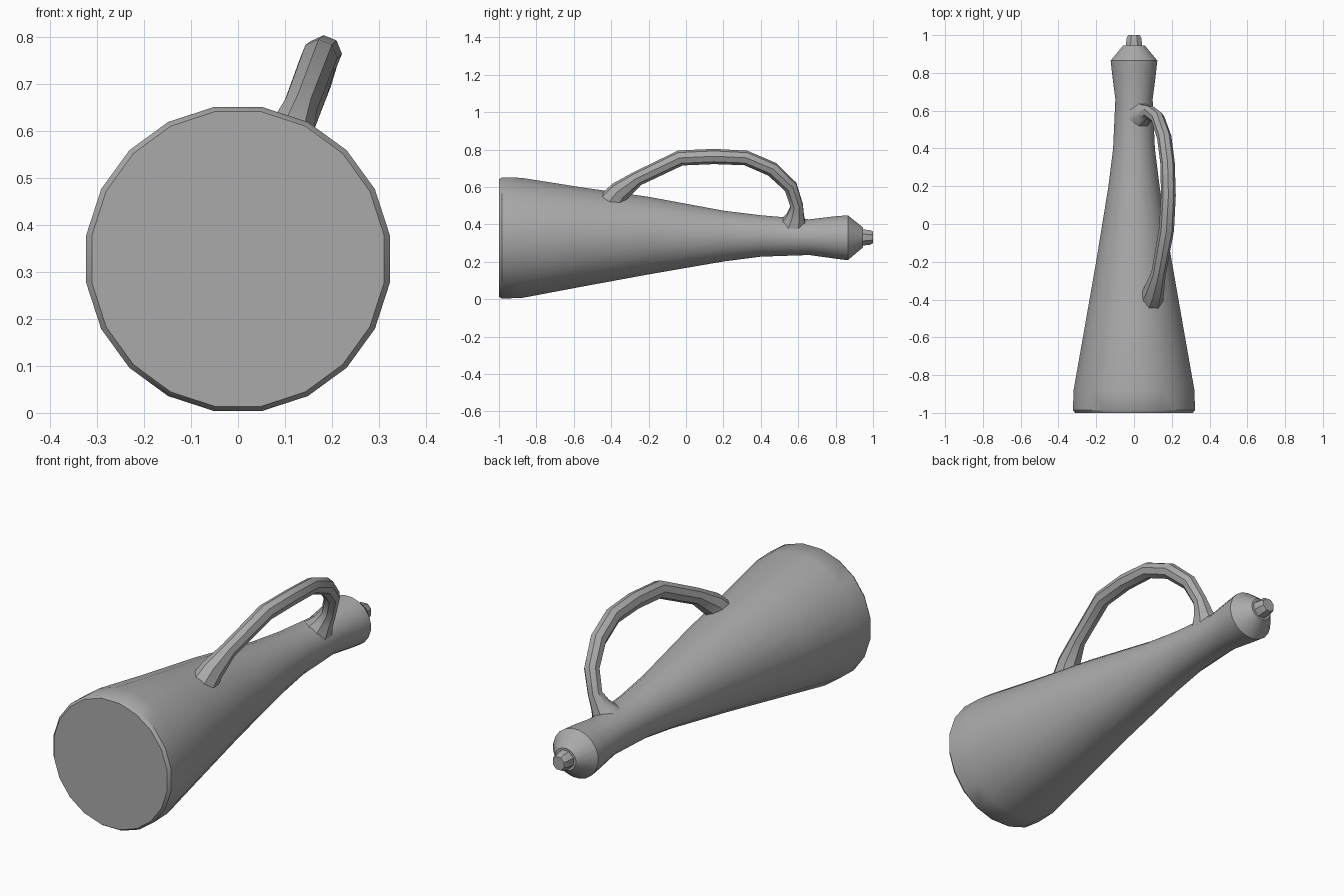
import bpy, bmesh, math
from mathutils import Vector

if "Cube" in bpy.data.objects:
    bpy.data.objects.remove(bpy.data.objects["Cube"], do_unlink=True)

grey = bpy.data.materials.new("stone grey")
grey.use_nodes = True
grey.diffuse_color = (0.4, 0.4, 0.4, 1)
grey.node_tree.nodes["Principled BSDF"].inputs["Base Color"].default_value = (0.4, 0.4, 0.4, 1)


def tube(name, rings, sides, up, angle):
    """Skin rings of (centre, half width, half height, direction)."""
    bm = bmesh.new()
    loops = []
    for centre, width, height, direction in rings:
        side = direction.cross(up).normalized()
        top = side.cross(direction).normalized()
        loop = []
        for i in range(sides):
            a = 2 * math.pi * (i + 0.5) / sides
            loop.append(bm.verts.new(centre + side * width * math.cos(a) + top * height * math.sin(a)))
        loops.append(loop)
    for a, b in zip(loops, loops[1:]):
        for i in range(sides):
            j = (i + 1) % sides
            bm.faces.new((a[i], a[j], b[j], b[i]))
    bm.faces.new(loops[0])
    bm.faces.new(loops[-1])
    bmesh.ops.recalc_face_normals(bm, faces=bm.faces)
    mesh = bpy.data.meshes.new(name)
    bm.to_mesh(mesh)
    bm.free()
    mesh.materials.append(grey)
    obj = bpy.data.objects.new(name, mesh)
    bpy.context.collection.objects.link(obj)
    bpy.ops.object.select_all(action="DESELECT")
    obj.select_set(True)
    bpy.context.view_layer.objects.active = obj
    bpy.ops.object.shade_smooth_by_angle(angle=math.radians(angle))
    return obj


UP = Vector((0, 0, 1))
BACK = Vector((0, 1, 0))

# Long flared body with narrow neck and bulbous end: y, half width, bottom, top
body = [(-1, 0.315, 0.01, 0.645), (-0.985, 0.327, 0, 0.655), (-0.88, 0.324, 0.002, 0.653),
        (-0.55, 0.265, 0.065, 0.6), (-0.2, 0.203, 0.13, 0.55), (0.2, 0.137, 0.2, 0.475),
        (0.4, 0.112, 0.226, 0.45), (0.66, 0.1, 0.235, 0.428), (0.8, 0.118, 0.215, 0.445),
        (0.865, 0.125, 0.207, 0.45), (0.945, 0.058, 0.275, 0.385)]
tube("body", [(Vector((0, y, (lo + hi) / 2)), w, (hi - lo) / 2, BACK)
              for y, w, lo, hi in body], 20, UP, 35)

# Small stopper on the narrow end
tube("stopper", [(Vector((0, y, 0.33)), r, r, BACK)
                 for y, r in ((0.92, 0.05), (0.985, 0.042), (1, 0.034))], 8, UP, 35)

# Leaning arched handle with widened feet: x, y, z, radius
path = [(0.08, -0.42, 0.49, 0.075), (0.105, -0.355, 0.575, 0.058), (0.13, -0.26, 0.645, 0.04),
        (0.172, -0.03, 0.755, 0.042), (0.182, 0.15, 0.763, 0.041), (0.178, 0.32, 0.755, 0.04),
        (0.16, 0.46, 0.695, 0.04), (0.125, 0.56, 0.6, 0.038), (0.085, 0.592, 0.5, 0.036),
        (0.06, 0.585, 0.445, 0.05), (0.035, 0.575, 0.4, 0.075)]
points = [Vector(p[:3]) for p in path]
lean = Vector((1, 0, -0.4))
rings = []
for i, p in enumerate(points):
    direction = (points[min(i + 1, len(points) - 1)] - points[max(i - 1, 0)]).normalized()
    r = path[i][3]
    rings.append((p, r, r * 0.95, direction))
tube("handle", rings, 8, lean, 40)
